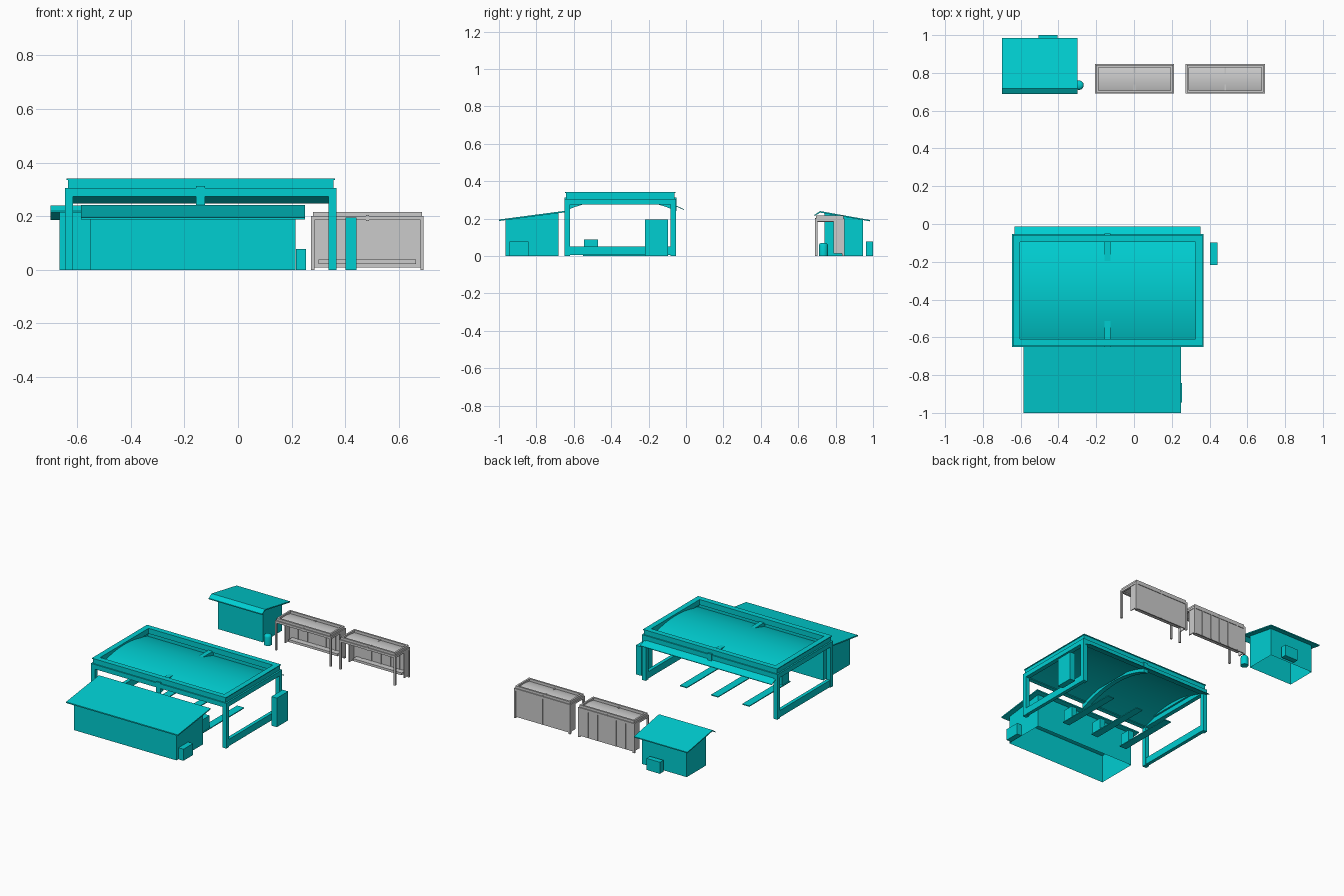
import bpy, bmesh, math

if "Cube" in bpy.data.objects:
    bpy.data.objects.remove(bpy.data.objects["Cube"])

teal = bpy.data.materials.new("teal")
teal.diffuse_color = (0.0, 0.62, 0.64, 1)
teal.use_nodes = True
teal.node_tree.nodes["Principled BSDF"].inputs["Base Color"].default_value = teal.diffuse_color


def finish(name, bm, mat=None):
    bmesh.ops.recalc_face_normals(bm, faces=bm.faces[:])
    me = bpy.data.meshes.new(name)
    bm.to_mesh(me)
    bm.free()
    ob = bpy.data.objects.new(name, me)
    bpy.context.collection.objects.link(ob)
    if mat:
        me.materials.append(mat)
    return ob


def prism(name, prof, x0, x1, mat=None, open_bottom=False):
    """Extrude a closed (y, z) profile along x."""
    bm = bmesh.new()
    a = [bm.verts.new((x0, y, z)) for y, z in prof]
    b = [bm.verts.new((x1, y, z)) for y, z in prof]
    bm.faces.new(a)
    bm.faces.new(b)
    n = len(prof)
    for i in range(n):
        if open_bottom and i == 0:
            continue
        j = (i + 1) % n
        bm.faces.new((a[i], a[j], b[j], b[i]))
    return finish(name, bm, mat)


def box(name, x0, x1, y0, y1, z0, z1, mat=None):
    return prism(name, [(y0, z0), (y1, z0), (y1, z1), (y0, z1)], x0, x1, mat)


def ring(name, x0, x1, y0, y1, z0, z1, t, mat=None):
    """Rectangular frame with square section."""
    bm = bmesh.new()
    loops = []
    for d, z in ((0, z0), (0, z1), (t, z1), (t, z0)):
        loops.append([bm.verts.new(p) for p in (
            (x0 + d, y0 + d, z), (x1 - d, y0 + d, z), (x1 - d, y1 - d, z), (x0 + d, y1 - d, z))])
    for k in range(4):
        p, q = loops[k], loops[(k + 1) % 4]
        for i in range(4):
            j = (i + 1) % 4
            bm.faces.new((p[i], p[j], q[j], q[i]))
    return finish(name, bm, mat)


def vault(name, x0, x1, y0, y1, mid, half, peak, rise, t, mat=None):
    """Thin arched roof sheet."""
    ys = [y0 + (y1 - y0) * i / 20 for i in range(21)]
    top = [(y, peak - rise * ((y - mid) / half) ** 2) for y in ys]
    prof = top + [(y, z - t) for y, z in reversed(top)]
    ob = prism(name, prof, x0, x1, mat)
    bpy.context.view_layer.objects.active = ob
    ob.select_set(True)
    bpy.ops.object.shade_smooth_by_angle(angle=math.radians(30))
    ob.select_set(False)


# main canopy: posts and side sills
for sx, x0 in (("left", -0.645), ("right", 0.338)):
    for sy, y0 in (("front", -0.65), ("back", -0.083)):
        box(f"canopy_post_{sy}_{sx}", x0, x0 + 0.03, y0, y0 + 0.029, 0, 0.28, teal)
    box(f"canopy_sill_{sx}", x0 + 0.003, x0 + 0.027, -0.625, -0.08, 0.004, 0.05, teal)

# main canopy: beams, parapet, lip, arched roof
ring("canopy_beam", -0.645, 0.368, -0.65, -0.054, 0.274, 0.305, 0.03, teal)
ring("canopy_parapet", -0.635, 0.357, -0.642, -0.062, 0.305, 0.336, 0.032, teal)
ring("canopy_lip", -0.64, 0.362, -0.647, -0.057, 0.336, 0.341, 0.037, teal)
vault("canopy_roof", -0.632, 0.352, -0.635, -0.012, -0.355, 0.345, 0.33, 0.08, 0.004, teal)
under = [(-0.65 + 0.6 * i / 12, 0.305 - 0.065 * ((i - 6) / 6) ** 2) for i in range(13)]
prism("canopy_cross_beam", under + [(-0.05, 0.313), (-0.65, 0.313)], -0.156, -0.124, teal)

# floor strips with a unit at the end of each
for i, x in enumerate((-0.37, -0.137, 0.097)):
    box(f"floor_strip_{i}", x - 0.026, x + 0.026, -0.55, -0.11, 0, 0.006, teal)
    box(f"service_unit_{i}", x - 0.02, x + 0.02, -0.545, -0.47, 0, 0.088, teal)

# side cabinet
box("side_cabinet", 0.402, 0.443, -0.218, -0.097, 0, 0.196, teal)

# front building with lean-to roof
prism("front_building_walls", [(-0.965, 0), (-0.683, 0), (-0.683, 0.231), (-0.965, 0.192)],
      -0.55, 0.215, teal, open_bottom=True)
prism("front_building_roof", [(-1, 0.187), (-0.65, 0.233), (-0.65, 0.241), (-1, 0.195)],
      -0.585, 0.25, teal)
box("front_building_unit", 0.217, 0.254, -0.945, -0.842, 0, 0.078, teal)

# back shed with uneven gable roof
prism("shed_walls", [(0.74, 0), (0.945, 0), (0.945, 0.194), (0.74, 0.231)],
      -0.667, -0.333, teal, open_bottom=True)
prism("shed_roof", [(0.687, 0.213), (0.717, 0.232), (0.985, 0.185),
                    (0.985, 0.192), (0.717, 0.24), (0.687, 0.22)], -0.7, -0.3, teal)
box("shed_unit", -0.505, -0.405, 0.963, 1.0, 0.0, 0.078, teal)

# barrel with domed top
bm = bmesh.new()
prev = None
for r, z in ((0.025, 0), (0.025, 0.055), (0.022, 0.064), (0.014, 0.07)):
    cur = [bm.verts.new((-0.291 + r * math.cos(a * math.pi / 10),
                         0.735 + r * math.sin(a * math.pi / 10), z)) for a in range(20)]
    if prev:
        for i in range(20):
            j = (i + 1) % 20
            bm.faces.new((prev[i], prev[j], cur[j], cur[i]))
    else:
        bm.faces.new(cur)
    prev = cur
bm.faces.new(prev)
barrel = finish("barrel", bm, teal)
bpy.context.view_layer.objects.active = barrel
barrel.select_set(True)
bpy.ops.object.shade_smooth_by_angle(angle=math.radians(40))
barrel.select_set(False)

# two grey shelters
for s, x0 in enumerate((-0.207, 0.273)):
    x1 = x0 + 0.42
    xm = (x0 + x1) / 2
    n = f"shelter_{s}_"
    for k, px in (("left", x0), ("right", x1 - 0.012)):
        box(n + "front_post_" + k, px, px + 0.012, 0.69, 0.702, 0, 0.19)
        box(n + "back_post_" + k, px, px + 0.012, 0.835, 0.847, 0, 0.19)
        box(n + "side_panel_" + k, px + 0.003, px + 0.009, 0.788, 0.838, 0.012, 0.19)
    ring(n + "beam", x0, x1, 0.69, 0.847, 0.185, 0.2, 0.014)
    ring(n + "top_frame", x0 + 0.007, x1 - 0.007, 0.696, 0.841, 0.2, 0.216, 0.012)
    vault(n + "roof", x0 + 0.008, x1 - 0.008, 0.698, 0.84, 0.768, 0.072, 0.206, 0.012, 0.004)
    box(n + "cross_beam", xm - 0.005, xm + 0.005, 0.69, 0.845, 0.183, 0.204)
    # back wall, ribs and bench
    box(n + "back_wall", x0 + 0.008, x1 - 0.008, 0.836, 0.843, 0.008, 0.19)
    for i in range(1, 6):
        rx = x0 + 0.42 * i / 6
        y1 = 0.847 if s == 0 or i == 3 else 0.842
        box(n + f"rib_{i}", rx - 0.004, rx + 0.004, 0.831, y1, 0.01, 0.19)
    box(n + "bench", x0 + 0.028, x1 - 0.028, 0.797, 0.835, 0.022, 0.038)
